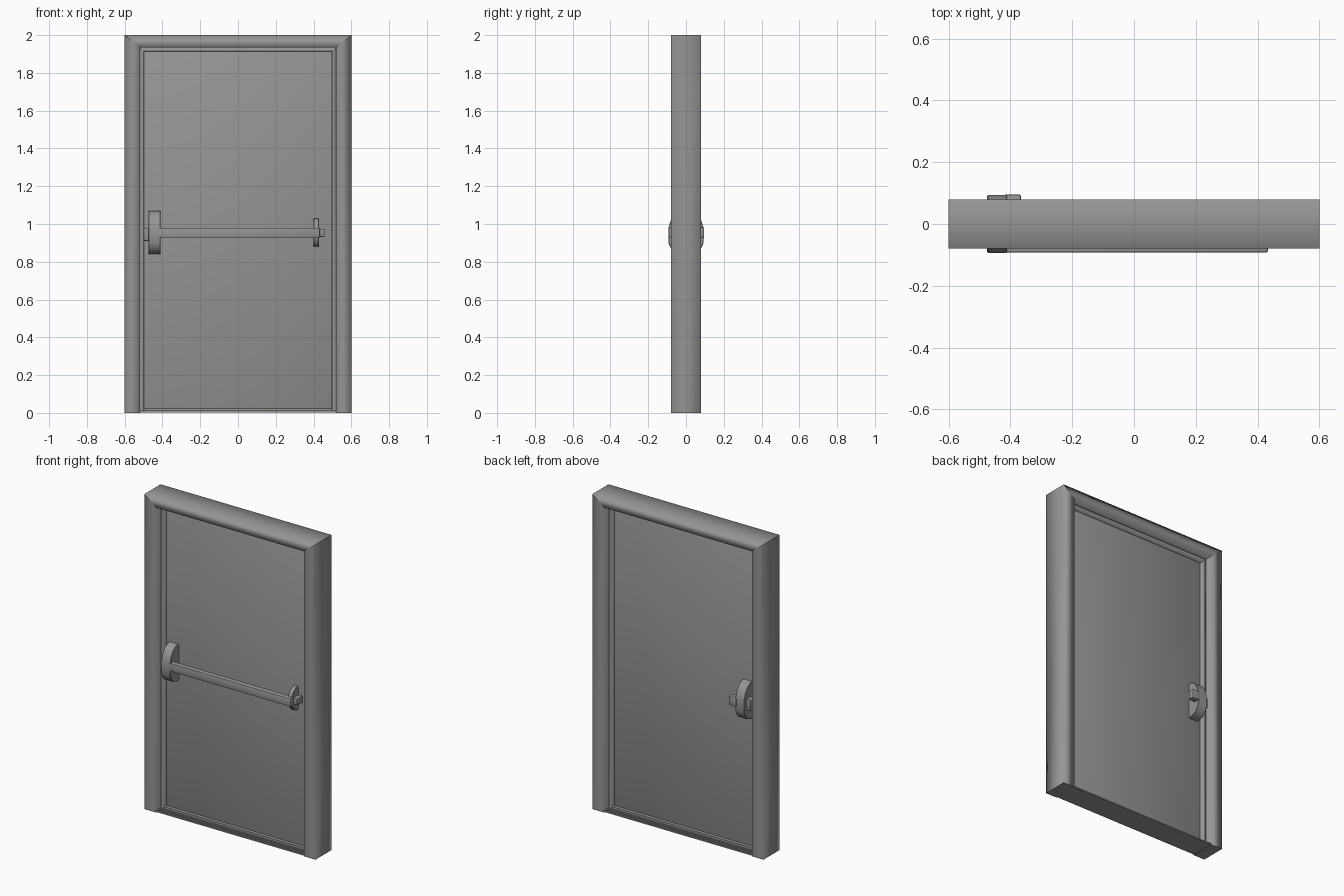
import bpy, bmesh
from math import radians

cube = bpy.data.objects.get("Cube")
if cube:
    bpy.data.objects.remove(cube, do_unlink=True)

grey = bpy.data.materials.new("door_grey")
grey.use_nodes = True
GREY = (0.3, 0.3, 0.3, 1)
grey.diffuse_color = GREY
grey.node_tree.nodes["Principled BSDF"].inputs["Base Color"].default_value = GREY


def finish(bm, name, angle=None):
    """Turn a bmesh into a grey object; angle None means smooth everywhere."""
    bmesh.ops.recalc_face_normals(bm, faces=bm.faces)
    mesh = bpy.data.meshes.new(name)
    bm.to_mesh(mesh)
    bm.free()
    mesh.materials.append(grey)
    obj = bpy.data.objects.new(name, mesh)
    bpy.context.collection.objects.link(obj)
    if angle is None:
        mesh.shade_smooth()
    else:
        bpy.ops.object.select_all(action='DESELECT')
        obj.select_set(True)
        bpy.context.view_layer.objects.active = obj
        bpy.ops.object.shade_smooth_by_angle(angle=radians(angle))
    return obj


def portal(name, profile, base):
    """Sweep a profile of (half width, top, y) up, across and down, mitred."""
    bm = bmesh.new()
    rows = []
    for side, at_top in ((-1, False), (-1, True), (1, True), (1, False)):
        rows.append([bm.verts.new((side * x, y, top if at_top else base))
                     for x, top, y in profile])
    n = len(profile)
    for a, b in zip(rows, rows[1:]):
        for i in range(n):
            j = (i + 1) % n
            bm.faces.new((a[i], a[j], b[j], b[i]))
    bm.faces.new(rows[0])
    bm.faces.new(rows[-1])
    # crisp mitres and ends, soft along each length
    for row in rows:
        for i in range(n):
            bm.edges.get((row[i], row[(i + 1) % n])).smooth = False
    return finish(bm, name)


def box(name, x, y, z, bevel=0.0, angle=30):
    bm = bmesh.new()
    bmesh.ops.create_cube(bm, size=1)
    for v in bm.verts:
        v.co = [lo + (c + 0.5) * (hi - lo) for c, (lo, hi) in zip(v.co, (x, y, z))]
    if bevel:
        bmesh.ops.bevel(bm, geom=bm.edges[:], offset=bevel, segments=2,
                        profile=0.5, affect='EDGES')
    return finish(bm, name, angle)


def side_profile(name, x, points, flip=1, bevel=0.003):
    """Extrude a (y, z) outline across x."""
    bm = bmesh.new()
    rows = [[bm.verts.new((px, flip * y, z)) for y, z in points] for px in x]
    n = len(points)
    for i in range(n):
        j = (i + 1) % n
        bm.faces.new((rows[0][i], rows[0][j], rows[1][j], rows[1][i]))
    bm.faces.new(rows[0])
    bm.faces.new(rows[1])
    rim = [bm.edges.get((r[i], r[(i + 1) % n])) for r in rows for i in range(n)]
    bmesh.ops.bevel(bm, geom=rim, offset=bevel, segments=1, affect='EDGES')
    return finish(bm, name, 40)


# Frame and the stop strip inside it
portal("door_frame", [(0.6, 2, -0.08), (0.52, 1.935, -0.08),
                      (0.52, 1.935, 0.08), (0.6, 2, 0.08)], 0)
portal("door_stop", [(0.522, 1.937, -0.03), (0.497, 1.912, -0.03),
                     (0.497, 1.912, 0.03), (0.522, 1.937, 0.03)], 0.01)
box("stop_bottom", (-0.5, 0.5), (-0.03, 0.03), (0.01, 0.024))

# Threshold with fine ribs
box("threshold", (-0.52, 0.52), (-0.077, 0.077), (0.002, 0.01))
for i in range(4):
    for s in (-1, 1):
        y = s * (0.038 + i * 0.01)
        box("threshold_rib", (-0.52, 0.52), (y - 0.002, y + 0.002), (0.009, 0.012))

# Door leaf with softened rim
box("door_leaf", (-0.499, 0.499), (-0.008, 0.008), (0.02, 1.915), 0.006, 180)

# Lock housings on both faces, each with a latch block
housing = [(0, 1.07), (-0.03, 1.07), (-0.06, 1.05), (-0.08, 1.02), (-0.093, 0.98),
           (-0.093, 0.9), (-0.08, 0.87), (-0.06, 0.85), (-0.03, 0.84), (0, 0.84)]
for flip, label in ((1, "front"), (-1, "back")):
    side_profile(label + "_lock_housing", (-0.475, -0.41), housing, flip)
    latch = sorted((0, flip * -0.07))
    box(label + "_latch_block", (-0.5, -0.47), latch, (0.91, 0.98), 0.005)

# Push bar with its end bracket, and the short lever at the back
box("push_bar", (-0.42, 0.433), (-0.092, -0.055), (0.928, 0.98), 0.005)
bracket = [(0, 1.028), (-0.03, 1.028), (-0.055, 1.01), (-0.07, 0.985),
           (-0.07, 0.925), (-0.055, 0.9), (-0.03, 0.88), (0, 0.88)]
side_profile("bar_end_bracket", (0.4, 0.43), bracket)
box("bar_end_block", (0.428, 0.458), (-0.06, 0), (0.932, 0.974), 0.004)
box("back_lever", (-0.42, -0.366), (0.055, 0.096), (0.925, 0.983), 0.006)
